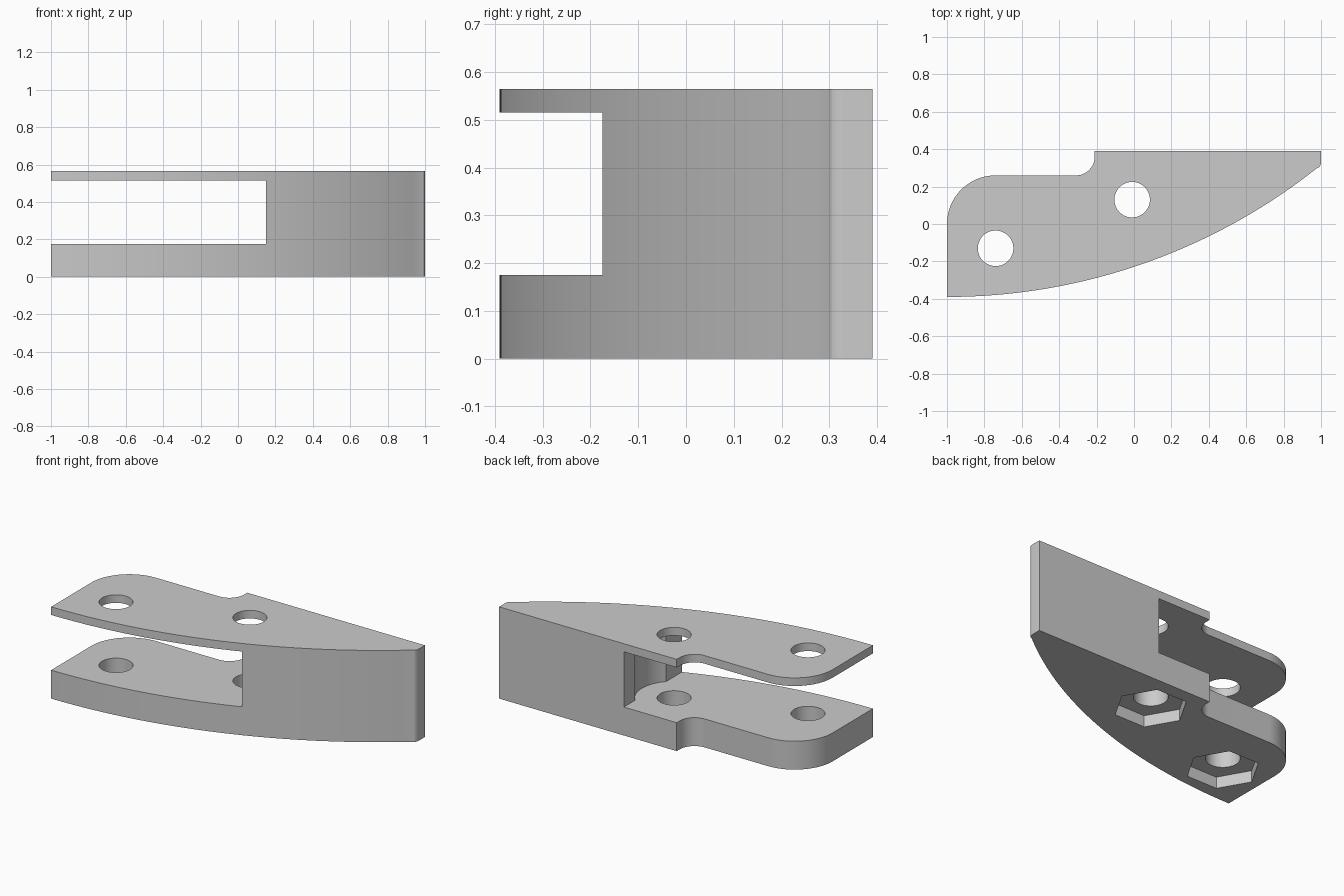
import bpy, bmesh, math
from mathutils import Vector

default = bpy.data.objects.get("Cube")
if default:
    bpy.data.objects.remove(default, do_unlink=True)

HEIGHT = 0.565
SLOT_LOW, SLOT_HIGH = 0.175, 0.515
SLOT_END = 0.15
HOLES = [(-0.74, -0.13), (-0.01, 0.13)]

grey = bpy.data.materials.new("plain grey")
grey.use_nodes = True
colour = (0.6, 0.6, 0.6, 1)
grey.diffuse_color = colour
grey.node_tree.nodes["Principled BSDF"].inputs["Base Color"].default_value = colour


def arc(cx, cy, r, start, end, steps):
    """Points along an arc, angles in degrees."""
    angles = [math.radians(start + (end - start) * i / steps) for i in range(steps + 1)]
    return [(cx + r * math.cos(a), cy + r * math.sin(a)) for a in angles]


def prism(name, points, low, high):
    """Extrude a flat outline between two heights."""
    bm = bmesh.new()
    face = bm.faces.new([bm.verts.new((x, y, low)) for x, y in points])
    top = bmesh.ops.extrude_face_region(bm, geom=[face])["geom"]
    bmesh.ops.translate(bm, vec=Vector((0, 0, high - low)),
                        verts=[v for v in top if isinstance(v, bmesh.types.BMVert)])
    bmesh.ops.recalc_face_normals(bm, faces=bm.faces)
    mesh = bpy.data.meshes.new(name)
    bm.to_mesh(mesh)
    bm.free()
    mesh.materials.append(grey)
    obj = bpy.data.objects.new(name, mesh)
    bpy.context.collection.objects.link(obj)
    return obj


def cut(target, points, low, high):
    """Subtract a prism from the target."""
    cutter = prism("cutter", points, low, high)
    cutter.hide_render = True
    mod = target.modifiers.new("cut", "BOOLEAN")
    mod.operation = "DIFFERENCE"
    mod.solver = "EXACT"
    mod.object = cutter
    bpy.context.view_layer.objects.active = target
    bpy.ops.object.modifier_apply(modifier=mod.name)
    bpy.data.objects.remove(cutter, do_unlink=True)


# Body outline: bowed front, blunt right tip, stepped and rounded back
R = 3.186
sweep = math.degrees(math.asin(1.975 / R))
outline = arc(-1, -0.39 + R, R, -90, -90 + sweep, 40)
outline += arc(0.96, 0.33, 0.04, -40, 0, 4)
outline += [(1, 0.39), (-0.21, 0.39)]
outline += arc(-0.31, 0.36, 0.1, 0, -90, 12)
outline += arc(-0.74, 0, 0.26, 90, 180, 20)
body = prism("bracket_body", outline, 0, HEIGHT)

# Slot between the two plates, with a round clearance at the pivot
slot = [(-1.2, -0.6), (SLOT_END, -0.6), (SLOT_END, 0.6), (-1.2, 0.6)]
cut(body, slot, SLOT_LOW, SLOT_HIGH)
px, py = HOLES[1]
cut(body, arc(px, py, 0.22, 0, 360 - 7.5, 47), SLOT_LOW, SLOT_HIGH)

# Bolt holes and hexagonal nut pockets underneath
for hx, hy in HOLES:
    cut(body, arc(hx, hy, 0.095, 0, 352.5, 47), -0.1, HEIGHT + 0.1)
    cut(body, arc(hx, hy, 0.205, 0, 300, 5), -0.1, 0.07)

bpy.ops.object.select_all(action="DESELECT")
body.select_set(True)
bpy.context.view_layer.objects.active = body
bpy.ops.object.shade_smooth_by_angle(angle=math.radians(25))
